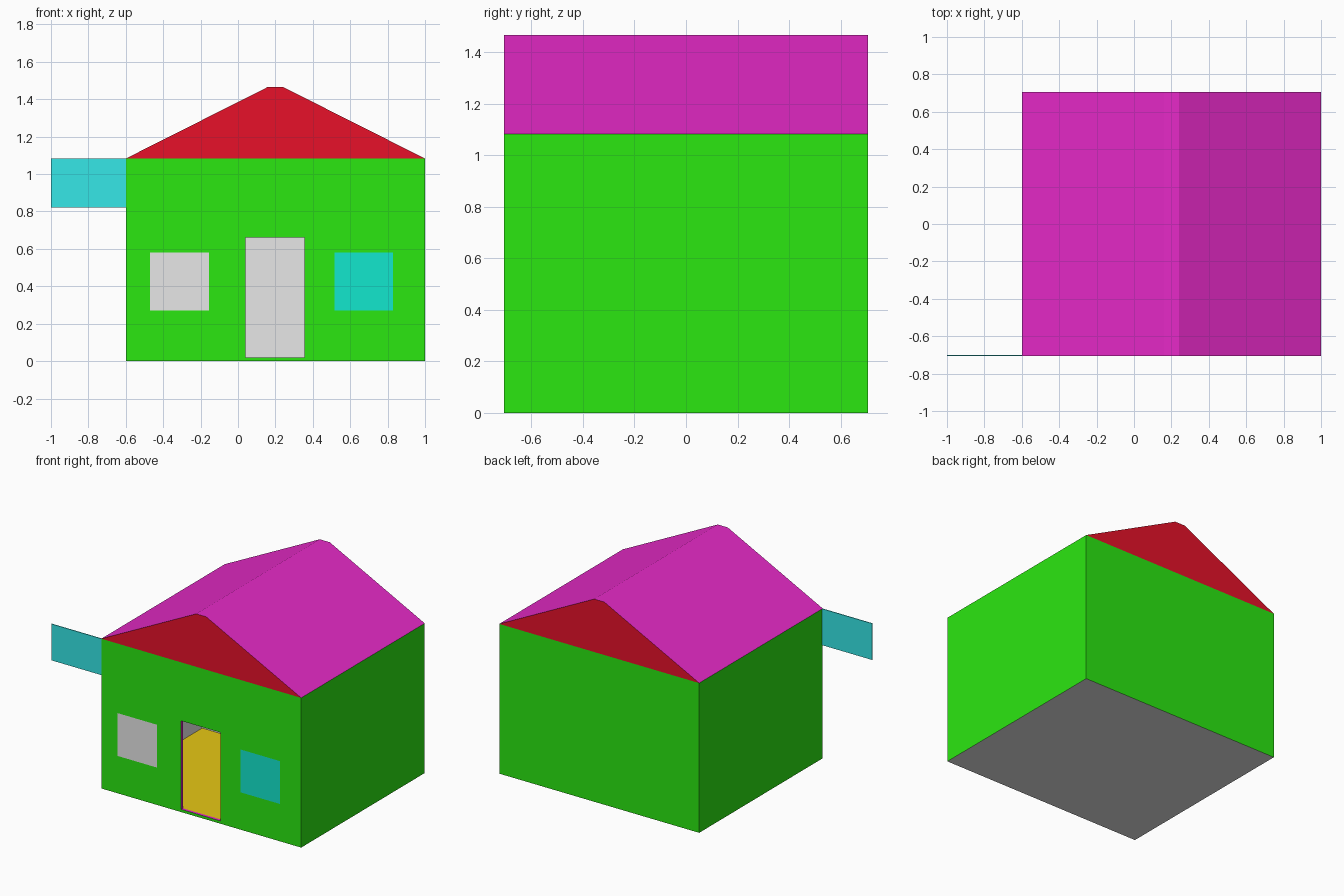
import bpy, bmesh

if "Cube" in bpy.data.objects:
    bpy.data.objects.remove(bpy.data.objects["Cube"])

COLORS = {
    "green": (0.025, 0.83, 0.006), "grey": (0.8, 0.8, 0.8),
    "magenta": (0.83, 0.0235, 0.6), "red": (0.83, 0.006, 0.0235),
    "yellow": (0.83, 0.6, 0.007), "window_cyan": (0.0065, 0.83, 0.64),
    "sign_cyan": (0.038, 0.83, 0.83),
}
NAMES = list(COLORS)
MATS = []
for name, rgb in COLORS.items():
    m = bpy.data.materials.new(name)
    m.diffuse_color = (*rgb, 1)
    m.use_nodes = True
    m.node_tree.nodes["Principled BSDF"].inputs["Base Color"].default_value = m.diffuse_color
    MATS.append(m)

X0, X1, Y0, Y1, H = -0.6, 1.0, -0.706, 0.706, 1.083
DOOR = (0.04, 0.355, 0.02, 0.66)          # x0, x1, z0, z1
GLASS = {"grey": (-0.47, -0.155, 0.27, 0.58), "window_cyan": (0.515, 0.83, 0.27, 0.58)}


def face(bm, pts, color):
    f = bm.faces.new([bm.verts.new(p) for p in pts])
    f.material_index = NAMES.index(color)


def box(bm, x, y, z, colors, inward=False):
    """Sides of a box; colors maps a side name to its colour."""
    (a, b), (c, d), (e, f) = x, y, z
    sides = {
        "left": [(a, d, e), (a, c, e), (a, c, f), (a, d, f)],
        "right": [(b, c, e), (b, d, e), (b, d, f), (b, c, f)],
        "front": [(a, c, e), (b, c, e), (b, c, f), (a, c, f)],
        "back": [(b, d, e), (a, d, e), (a, d, f), (b, d, f)],
        "bottom": [(a, d, e), (b, d, e), (b, c, e), (a, c, e)],
        "top": [(a, c, f), (b, c, f), (b, d, f), (a, d, f)],
    }
    for side, color in colors.items():
        pts = sides[side]
        face(bm, pts[::-1] if inward else pts, color)


def inside(rect, x, z):
    return rect[0] < x < rect[1] and rect[2] < z < rect[3]


def front_wall(bm, x, z, y, base, rects, inward=False):
    """Wall split along the edges of the openings, with the doorway left open."""
    cut = [DOOR, *rects.values()]
    xs = sorted({*x, *(v for r in cut for v in r[:2])})
    zs = sorted({*z, *(v for r in cut for v in r[2:])})
    for a, b in zip(xs, xs[1:]):
        for e, f in zip(zs, zs[1:]):
            mid = ((a + b) / 2, (e + f) / 2)
            if inside(DOOR, *mid):
                continue
            color = next((c for c, r in rects.items() if inside(r, *mid)), base)
            pts = [(a, y, e), (b, y, e), (b, y, f), (a, y, f)]
            face(bm, pts[::-1] if inward else pts, color)


def finish(bm, name):
    bmesh.ops.remove_doubles(bm, verts=bm.verts, dist=1e-5)
    me = bpy.data.meshes.new(name)
    bm.to_mesh(me)
    bm.free()
    for m in MATS:
        me.materials.append(m)
    ob = bpy.data.objects.new(name, me)
    bpy.context.collection.objects.link(ob)
    return ob


# Outer walls with flush windows and open doorway
bm = bmesh.new()
front_wall(bm, (X0, X1), (0, H), Y0, "green", GLASS)
box(bm, (X0, X1), (Y0, Y1), (0, H),
    {"left": "green", "right": "green", "back": "green", "bottom": "grey"})
finish(bm, "house_walls")

# Door frame lining the wall thickness
IN_Y = Y0 + 0.02
bm = bmesh.new()
box(bm, DOOR[:2], (Y0, IN_Y), DOOR[2:],
    dict.fromkeys(("left", "right", "bottom", "top"), "magenta"), inward=True)
finish(bm, "door_frame")

# Room behind the doorway
RX, RZ = (X0 + 0.03, X1 - 0.03), (0.02, H - 0.02)
bm = bmesh.new()
front_wall(bm, RX, RZ, IN_Y, "grey", {}, inward=True)
box(bm, RX, (IN_Y, 0.405), RZ,
    {"left": "grey", "right": "grey", "back": "grey", "top": "grey", "bottom": "yellow"},
    inward=True)
finish(bm, "room")

# Roof: gable prism with a narrow flat ridge
profile = [(X0, H), (X1, H), (0.24, 1.466), (0.16, 1.466)]
bm = bmesh.new()
face(bm, [(x, Y0, z) for x, z in profile], "red")
face(bm, [(x, Y1, z) for x, z in reversed(profile)], "red")
for i, (p, q) in enumerate(zip(profile, profile[1:] + profile[:1])):
    face(bm, [(p[0], Y0, p[1]), (p[0], Y1, p[1]), (q[0], Y1, q[1]), (q[0], Y0, q[1])],
         "grey" if i == 0 else "magenta")
bmesh.ops.remove_doubles(bm, verts=bm.verts, dist=1e-5)
bmesh.ops.recalc_face_normals(bm, faces=bm.faces)
finish(bm, "roof")

# Thin sign sticking out from the front left corner
bm = bmesh.new()
box(bm, (-1.0, X0), (Y0, Y0 + 0.006), (0.82, H),
    dict.fromkeys(("left", "right", "front", "back", "bottom", "top"), "sign_cyan"))
finish(bm, "side_sign")
